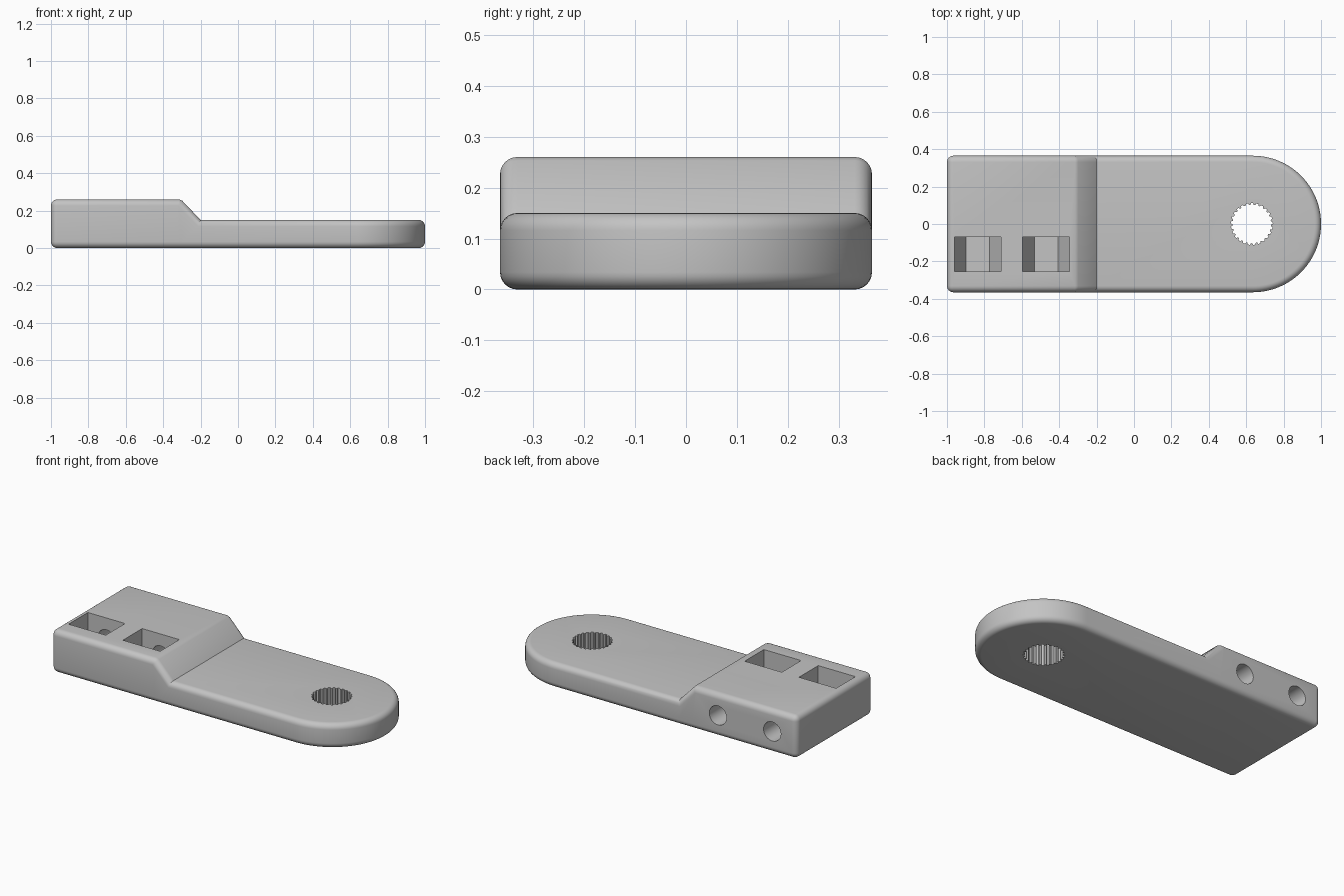
import bpy, bmesh
from math import sin, cos, pi, radians

HALF, END_X, THIN, THICK, ROUND = 0.365, 0.635, 0.15, 0.26, 0.034

if "Cube" in bpy.data.objects:
    bpy.data.objects.remove(bpy.data.objects["Cube"], do_unlink=True)

grey = bpy.data.materials.new("light grey")
grey.use_nodes = True
grey.diffuse_color = (0.55, 0.55, 0.55, 1)
grey.node_tree.nodes["Principled BSDF"].inputs["Base Color"].default_value = grey.diffuse_color


def make_object(name, bm):
    bmesh.ops.recalc_face_normals(bm, faces=bm.faces)
    mesh = bpy.data.meshes.new(name)
    bm.to_mesh(mesh)
    bm.free()
    mesh.materials.append(grey)
    obj = bpy.data.objects.new(name, mesh)
    bpy.context.collection.objects.link(obj)
    return obj


def prism(name, outline, shift):
    """Extrude a closed outline of 3D points along shift."""
    bm = bmesh.new()
    face = bm.faces.new([bm.verts.new(p) for p in outline])
    top = bmesh.ops.extrude_face_region(bm, geom=[face])["geom"]
    bmesh.ops.translate(bm, vec=shift, verts=[v for v in top if isinstance(v, bmesh.types.BMVert)])
    return make_object(name, bm)


def cut(target, cutter):
    cutter.hide_render = True
    mod = target.modifiers.new("cut", 'BOOLEAN')
    mod.operation, mod.solver, mod.object = 'DIFFERENCE', 'EXACT', cutter
    bpy.context.view_layer.objects.active = target
    bpy.ops.object.modifier_apply(modifier=mod.name)
    bpy.data.objects.remove(cutter, do_unlink=True)


# Stepped arm: side stations, then a round end
stations = [(-1, THICK), (-0.315, THICK), (-0.298, 0.253), (-0.2, THIN)]
STEPS = 64
arc = [(END_X + HALF * sin(pi * i / STEPS), -HALF * cos(pi * i / STEPS)) for i in range(STEPS + 1)]
outline = ([(x, -HALF, z) for x, z in stations] + [(x, y, THIN) for x, y in arc]
           + [(x, HALF, z) for x, z in reversed(stations)])
bm = bmesh.new()
low = [bm.verts.new((x, y, 0)) for x, y, z in outline]
high = [bm.verts.new(p) for p in outline]
count = len(outline)
bm.faces.new(low)
for i in range(count):
    j = (i + 1) % count
    bm.faces.new((low[i], low[j], high[j], high[i]))
for i in range(len(stations) - 1):
    bm.faces.new((high[i], high[i + 1], high[count - 2 - i], high[count - 1 - i]))
bm.faces.new(high[len(stations) - 1:count - len(stations) + 1])
bmesh.ops.recalc_face_normals(bm, faces=bm.faces)

# Round every outer edge, leaving the step and its crease alone
outer = [e for e in bm.edges if e.is_convex and e.calc_face_angle() > radians(60)]
bmesh.ops.bevel(bm, geom=outer, offset=ROUND, segments=6, profile=0.5, affect='EDGES')
arm = make_object("arm", bm)

# Splined shaft hole
TEETH = 25
spline = []
for t in range(TEETH):
    for part, radius in ((0, 0.112), (0.4, 0.112), (0.55, 0.103), (0.85, 0.103)):
        a = 2 * pi * (t + part) / TEETH
        spline.append((0.63 + radius * cos(a), radius * sin(a), -0.1))
cut(arm, prism("spline_cutter", spline, (0, 0, 0.5)))

# Nut pockets, open at the top, with bolt holes from the back
SIDE, MID = 0.125, 0.13
for x in (-0.835, -0.47):
    pocket = [(x - SIDE, 0.4), (x - SIDE, MID), (x - SIDE / 2, MID - SIDE * 0.866),
              (x + SIDE / 2, MID - SIDE * 0.866), (x + SIDE, MID), (x + SIDE, 0.4)]
    cut(arm, prism("pocket_cutter", [(px, -0.255, pz) for px, pz in pocket], (0, 0.185, 0)))
    circle = [(x + 0.058 * cos(2 * pi * i / 32), -0.1, MID + 0.058 * sin(2 * pi * i / 32)) for i in range(32)]
    cut(arm, prism("bolt_cutter", circle, (0, 0.6, 0)))

# Smooth the rounded parts, keep hard edges sharp
bpy.ops.object.select_all(action='DESELECT')
arm.select_set(True)
bpy.context.view_layer.objects.active = arm
bpy.ops.object.shade_smooth_by_angle(angle=radians(25))
